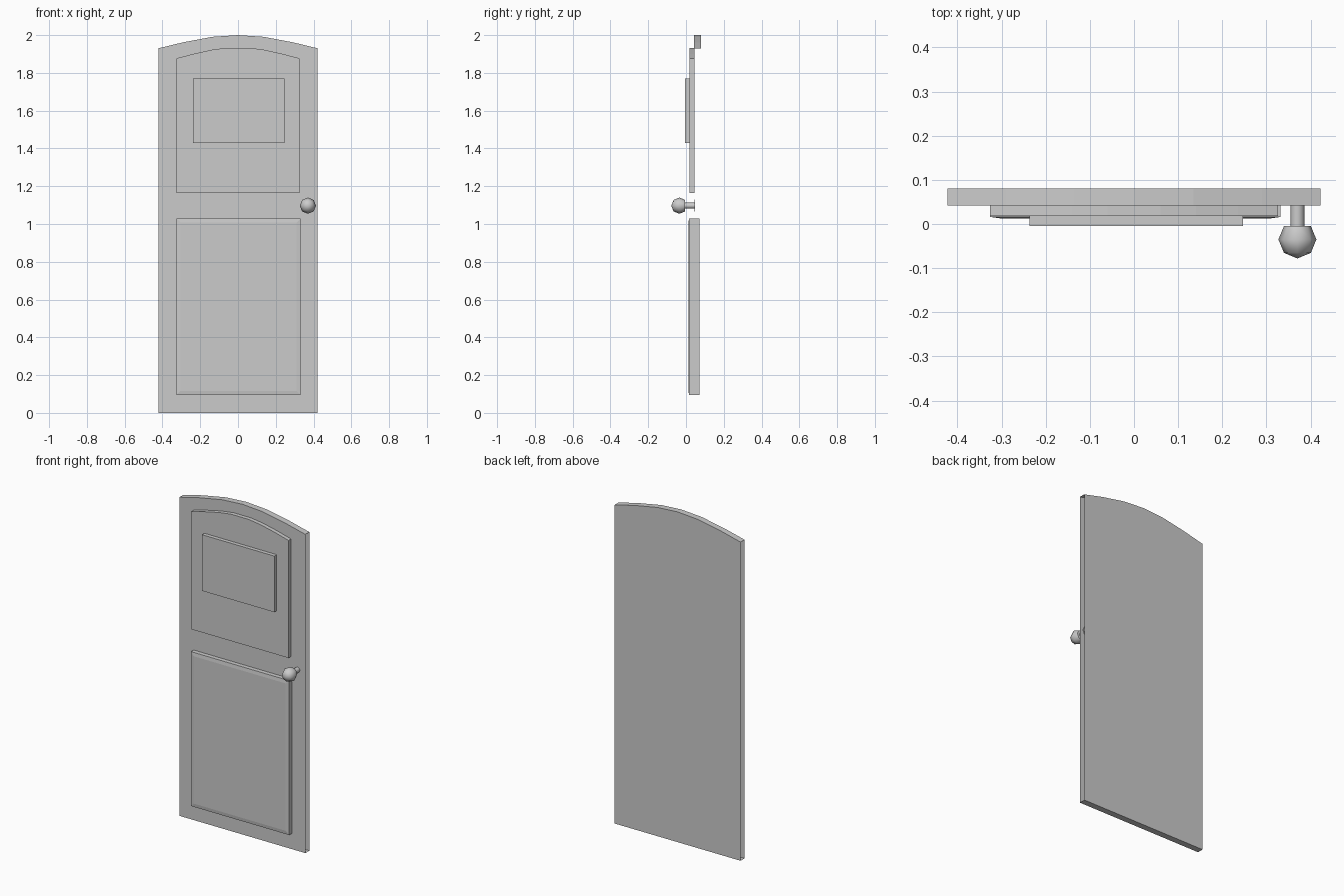
import bpy, bmesh, math
from mathutils import Matrix

cube = bpy.data.objects.get("Cube")
if cube:
    bpy.data.objects.remove(cube)

grey = bpy.data.materials.new("plain_grey")
grey.use_nodes = True
colour = (0.6, 0.6, 0.6, 1)
grey.diffuse_color = colour
grey.node_tree.nodes["Principled BSDF"].inputs["Base Color"].default_value = colour


def finish(bm, name):
    mesh = bpy.data.meshes.new(name)
    bm.to_mesh(mesh)
    bm.free()
    mesh.materials.append(grey)
    obj = bpy.data.objects.new(name, mesh)
    bpy.context.collection.objects.link(obj)
    return obj


def prism(outline, front, back):
    """Extrude an (x, z) outline along y."""
    bm = bmesh.new()
    face = bm.faces.new([bm.verts.new((x, front, z)) for x, z in outline])
    out = bmesh.ops.extrude_face_region(bm, geom=[face], use_keep_orig=True)
    for v in out["geom"]:
        if isinstance(v, bmesh.types.BMVert):
            v.co.y = back
    bmesh.ops.recalc_face_normals(bm, faces=bm.faces)
    return bm


def arched(half, bottom, arch):
    """Outline with straight sides and a mirrored arch on top."""
    left = [(-x, z) for x, z in reversed(arch) if x > 0]
    return [(-half, bottom), (half, bottom)] + arch + left


def box(x0, x1, z0, z1):
    return [(x0, z0), (x1, z0), (x1, z1), (x0, z1)]


# Door slab: a shell with open left and right edges
arch = [(0.422, 1.93), (0.29, 1.962), (0.135, 1.991), (0, 2.0)]
bm = prism(arched(0.422, 0, arch), 0.042, 0.08)
sides = [f for f in bm.faces if abs(f.normal.x) > 0.9]
bmesh.ops.delete(bm, geom=sides, context='FACES')
finish(bm, "door_slab")

# Arched upper panel and the plate on it
arch = [(0.326, 1.877), (0.235, 1.901), (0.14, 1.922), (0.06, 1.933)]
finish(prism(arched(0.326, 1.165, arch), 0.018, 0.045), "upper_panel")
finish(prism(box(-0.237, 0.247, 1.43, 1.77), -0.005, 0.02), "upper_plate")

# Lower panel with a shallow raised field
bm = prism(box(-0.326, 0.332, 0.095, 1.03), 0.016, 0.071)
front = [f for f in bm.faces if f.normal.y < -0.9]
bmesh.ops.inset_region(bm, faces=front, thickness=0.03, depth=0.003)
finish(bm, "lower_panel")

# Door knob: low-poly ball with a flat back, stem and a thin base disc
along_y = Matrix.Rotation(math.pi / 2, 4, 'X')


def place(y):
    return Matrix.Translation((0.37, y, 1.097)) @ along_y


bm = bmesh.new()
bmesh.ops.create_uvsphere(bm, u_segments=8, v_segments=4, radius=0.043,
                          matrix=place(-0.035))
for v in bm.verts:
    v.co.y = min(v.co.y, -0.004)
ball = finish(bm, "knob_ball")
bm = bmesh.new()
bmesh.ops.create_cone(bm, cap_ends=True, segments=8, radius1=0.016, radius2=0.016,
                      depth=0.056, matrix=place(0.018))
stem = finish(bm, "knob_stem")
bm = bmesh.new()
bmesh.ops.create_cone(bm, cap_ends=True, segments=8, radius1=0.032, radius2=0.032,
                      depth=0.004, matrix=place(0.046))
finish(bm, "knob_base")

# Smooth shading on the rounded parts
for obj in bpy.context.selected_objects:
    obj.select_set(False)
for obj in (ball, stem):
    obj.select_set(True)
bpy.context.view_layer.objects.active = ball
bpy.ops.object.shade_smooth_by_angle(angle=math.radians(50))
